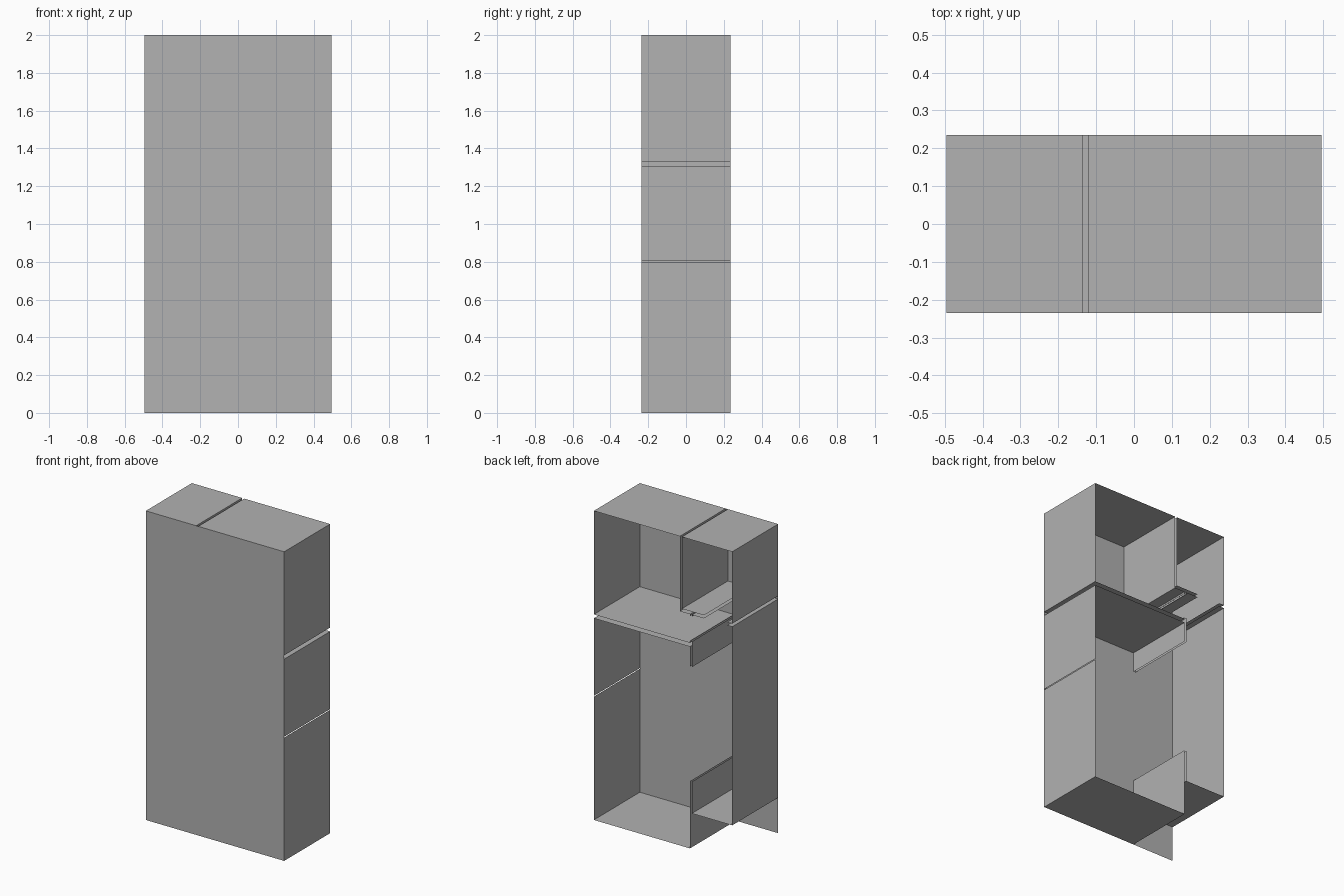
import bpy

cube = bpy.data.objects.get("Cube")
if cube:
    bpy.data.objects.remove(cube, do_unlink=True)

grey = bpy.data.materials.new("plain_grey")
grey.use_nodes = True
colour = (0.445, 0.445, 0.445, 1)
grey.diffuse_color = colour
grey.node_tree.nodes["Principled BSDF"].inputs["Base Color"].default_value = colour

W, D, H = 0.495, 0.235, 2.0      # half width, half depth, height
UP_L, UP_R = -0.12, -0.135       # upper partition faces
LOW_L, LOW_R = -0.193, -0.207    # lower partition faces
LEDGE, LIP = -0.293, -0.459      # edges of the floor opening
MID_TOP, MID_LOW = 1.33, 1.305   # middle floor and ceiling below it
HI_TOP, HI_LOW = 1.535, 1.515    # high shelf and ceiling below it
BASE = 0.23                      # raised floor of the narrow bay


def panel(name, corners):
    mesh = bpy.data.meshes.new(name)
    mesh.from_pydata(corners, [], [range(4)])
    mesh.materials.append(grey)
    obj = bpy.data.objects.new(name, mesh)
    bpy.context.collection.objects.link(obj)


def wall(name, x, z0, z1):
    """Upright sheet running front to back."""
    panel(name, [(x, -D, z0), (x, D, z0), (x, D, z1), (x, -D, z1)])


def deck(name, z, x0, x1):
    """Level sheet running front to back."""
    panel(name, [(x0, -D, z), (x1, -D, z), (x1, D, z), (x0, D, z)])


# Closed front
panel("front_panel", [(-W, -D, 0), (W, -D, 0), (W, -D, H), (-W, -D, H)])

# Outer sides, split by narrow gaps
wall("left_wall_lower", W, 0, 0.798)
wall("left_wall_middle", W, 0.803, MID_LOW)
wall("left_wall_upper", W, MID_TOP, H)
wall("right_wall_lower", -W, BASE, HI_LOW)
wall("right_wall_upper", -W, HI_TOP, H)

# Roofs of the two upper bays
deck("wide_roof", H, UP_L, W)
deck("narrow_roof", H, -W, UP_R)

# Upper partition, two sheets
wall("upper_partition_left", UP_L, HI_LOW, H)
wall("upper_partition_right", UP_R, HI_TOP, H)

# High shelf with its opening and the ceilings under it
deck("high_shelf", HI_TOP, LEDGE, UP_R)
deck("high_ceiling_left", HI_LOW, LOW_L, UP_L)
deck("high_ceiling_right", HI_LOW, LEDGE, LOW_R)
for label, z in (("upper", HI_TOP), ("lower", HI_LOW)):
    deck("side_lip_" + label, z, -W, LIP)

# Middle floor, lower ceiling and base floors
deck("middle_floor", MID_TOP, LOW_L, W)
deck("lower_ceiling", MID_LOW, LOW_L, W)
deck("wide_base", 0, LOW_L, W)
deck("narrow_base", BASE, -W, LOW_R)

# Lower partition, two sheets with doorways left open
wall("lower_partition_left", LOW_L, 0, 0.435)
wall("lower_partition_right", LOW_R, BASE, 0.435)
wall("doorway_head_left", LOW_L, 1.177, MID_LOW)
wall("doorway_head_right", LOW_R, 1.177, 1.342)
wall("threshold_left", LOW_L, MID_TOP, 1.342)
for label, x in (("left", LOW_L), ("right", LOW_R)):
    wall("hatch_head_" + label, x, 1.503, HI_LOW)
